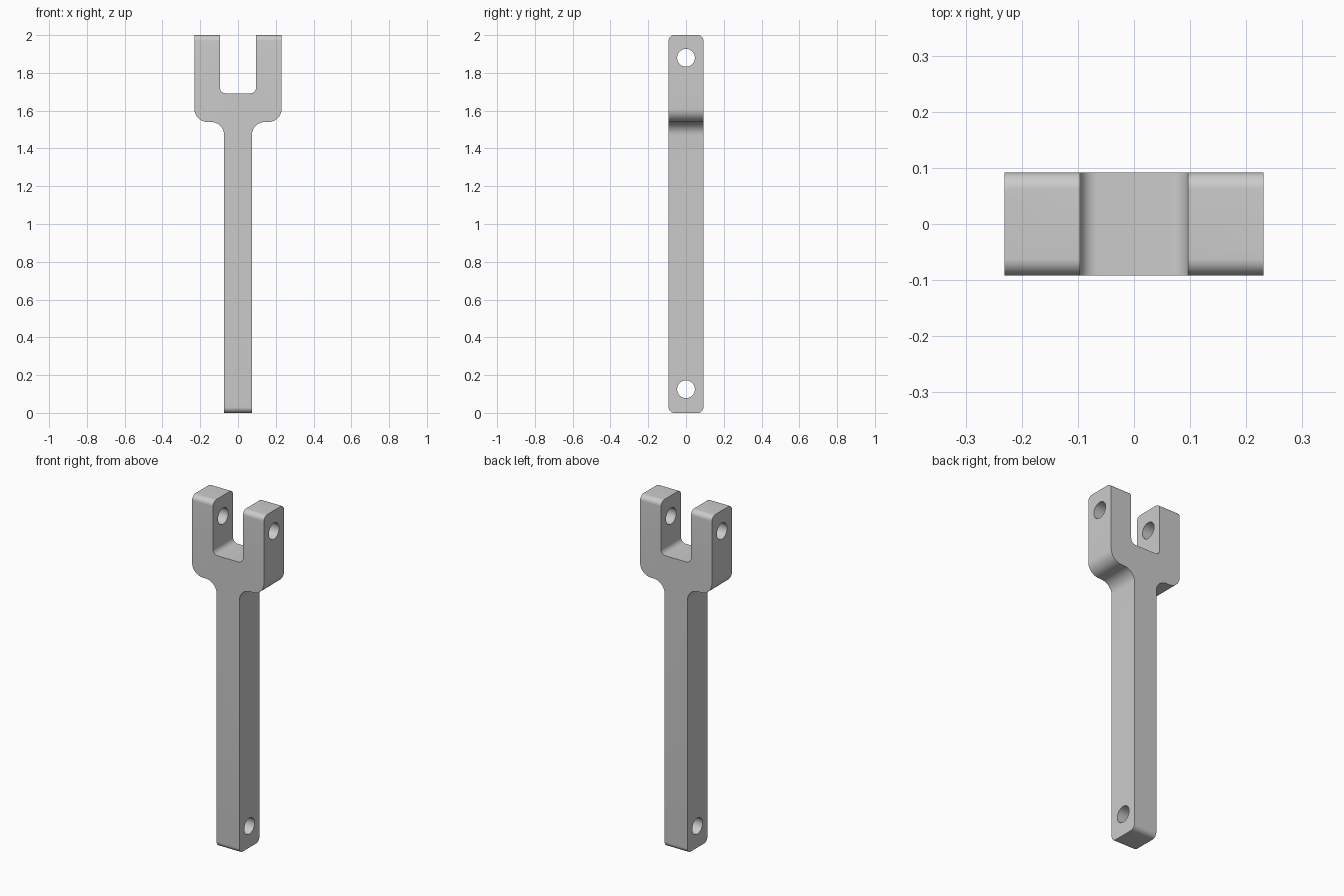
import bpy
import bmesh
import math
from mathutils import Vector

if "Cube" in bpy.data.objects:
    bpy.data.objects.remove(bpy.data.objects["Cube"])

HALF_DEPTH = 0.092
HALF_WIDTH = 0.231
HOLE_RADIUS = 0.047

grey = bpy.data.materials.new("plain grey")
grey.use_nodes = True
grey.diffuse_color = (0.6, 0.6, 0.6, 1)
grey.node_tree.nodes["Principled BSDF"].inputs["Base Color"].default_value = (0.6, 0.6, 0.6, 1)


def fillet(corners, steps=10):
    """Round each (a, b, radius) corner of a closed outline."""
    out = []
    for i, (a, b, r) in enumerate(corners):
        p = Vector((a, b))
        if r == 0:
            out.append(p)
            continue
        u = (Vector(corners[i - 1][:2]) - p).normalized() * r
        v = (Vector(corners[(i + 1) % len(corners)][:2]) - p).normalized() * r
        for k in range(steps + 1):
            t = math.pi / 2 * k / steps
            out.append(p + u * (1 - math.sin(t)) + v * (1 - math.cos(t)))
    return out


def extrude_outline(name, outline, place, along):
    """Solid made by sweeping a 2D outline along a vector."""
    bm = bmesh.new()
    face = bm.faces.new([bm.verts.new(place(*p)) for p in outline])
    swept = bmesh.ops.extrude_face_region(bm, geom=[face])["geom"]
    moved = [e for e in swept if isinstance(e, bmesh.types.BMVert)]
    bmesh.ops.translate(bm, verts=moved, vec=along)
    bmesh.ops.recalc_face_normals(bm, faces=bm.faces)
    mesh = bpy.data.meshes.new(name)
    bm.to_mesh(mesh)
    bm.free()
    mesh.materials.append(grey)
    obj = bpy.data.objects.new(name, mesh)
    bpy.context.collection.objects.link(obj)
    return obj


def apply_boolean(obj, cutter, operation):
    mod = obj.modifiers.new(operation, "BOOLEAN")
    mod.operation = operation
    mod.solver = "EXACT"
    mod.object = cutter
    bpy.context.view_layer.objects.active = obj
    bpy.ops.object.modifier_apply(modifier=mod.name)
    bpy.data.objects.remove(cutter)


# Front outline: stem, rounded shoulder, prong and slot, then mirrored
right_half = [(0.073, 0, 0), (0.073, 1.54, 0.07), (HALF_WIDTH, 1.54, 0.07),
              (HALF_WIDTH, 2, 0), (0.096, 2, 0), (0.096, 1.692, 0.03)]
left_half = [(-x, z, r) for x, z, r in reversed(right_half)]
fork = extrude_outline("clevis_rod", fillet(right_half + left_half),
                       lambda x, z: (x, -HALF_DEPTH, z), (0, 2 * HALF_DEPTH, 0))

# Side outline rounds the front and back edges of both ends
side = [(-HALF_DEPTH, 0, 0.03), (HALF_DEPTH, 0, 0.03),
        (HALF_DEPTH, 2, 0.03), (-HALF_DEPTH, 2, 0.03)]
rounder = extrude_outline("end_rounder", fillet(side),
                          lambda y, z: (-0.3, y, z), (0.6, 0, 0))
apply_boolean(fork, rounder, "INTERSECT")

# Pin holes through the prongs and through the stem foot
for height in (0.125, 1.88):
    circle = [(HOLE_RADIUS * math.cos(math.tau * k / 48),
               height + HOLE_RADIUS * math.sin(math.tau * k / 48)) for k in range(48)]
    pin = extrude_outline("pin_cutter", circle, lambda y, z: (-0.4, y, z), (0.8, 0, 0))
    apply_boolean(fork, pin, "DIFFERENCE")

# Smooth fillets and bores, sharp edges elsewhere
bpy.ops.object.select_all(action="DESELECT")
fork.select_set(True)
bpy.context.view_layer.objects.active = fork
bpy.ops.object.shade_smooth_by_angle(angle=math.radians(30))
